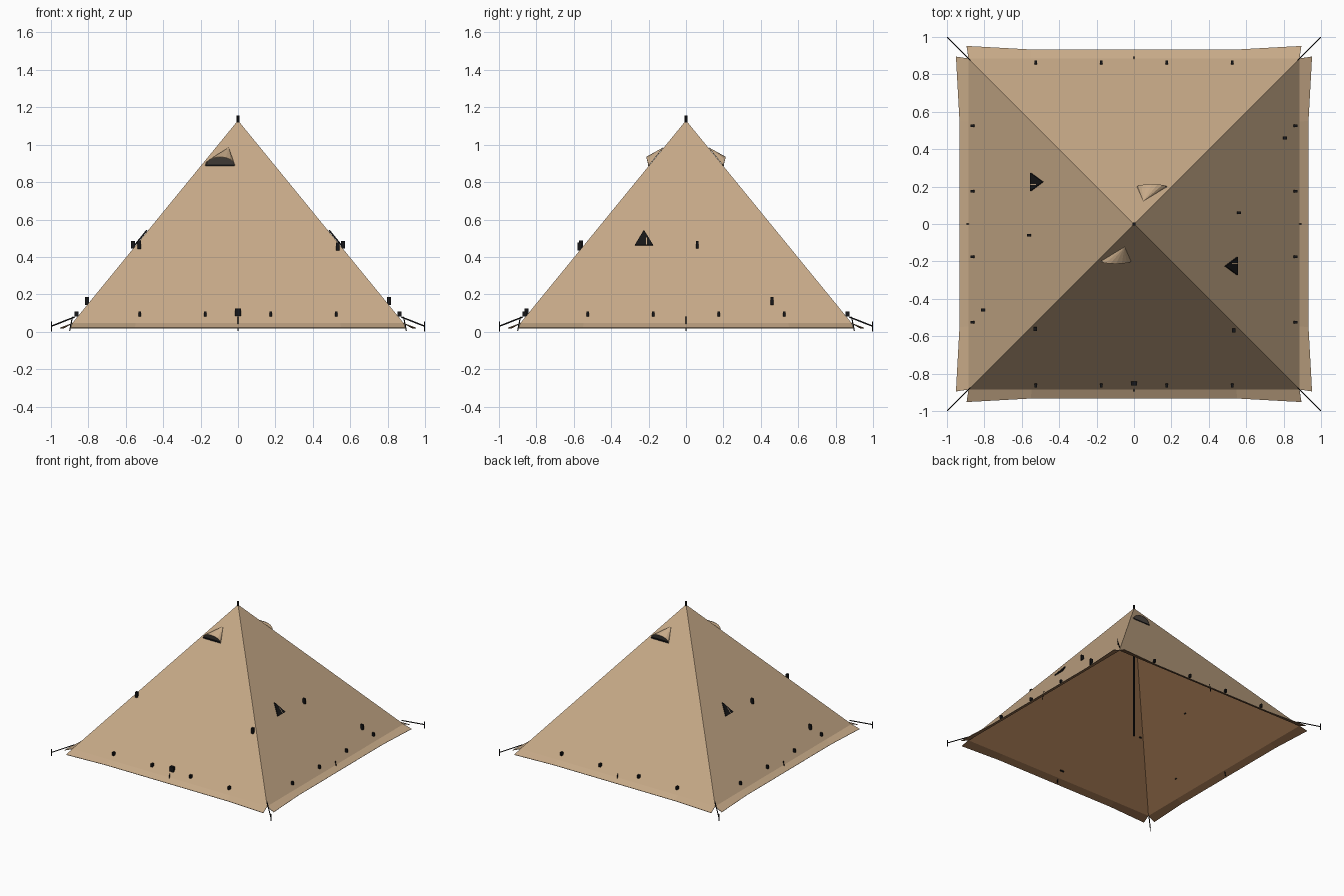
import bpy, bmesh
from math import pi, sin, cos
from mathutils import Matrix, Vector

cube = bpy.data.objects.get("Cube")
if cube:
    bpy.data.objects.remove(cube)

APEX, HALF, BASE_Z, HEM_Z = 1.13, 0.885, 0.047, 0.022
SLOPE = (APEX - BASE_Z) / HALF


def material(name, rgb):
    m = bpy.data.materials.new(name)
    m.use_nodes = True
    col = (*rgb, 1)
    m.diffuse_color = col
    m.node_tree.nodes["Principled BSDF"].inputs["Base Color"].default_value = col
    return m


TAN = material("tan canvas", (0.57, 0.4, 0.245))
BROWN = material("brown lining", (0.28, 0.144, 0.066))
BLACK = material("black fittings", (0.008, 0.008, 0.009))
GREY = material("dark vent mesh", (0.07, 0.06, 0.05))


def side(k):
    """Turn from the front side to side k: front, left, back, right."""
    return Matrix.Rotation(k * pi / 2, 4, "Z")


def on_wall(u, z, out=0.0):
    """Point on the front wall at height z, pushed outward."""
    return Vector((u, -(APEX - z) / SLOPE - out, z))


def make(name, bm, mats):
    me = bpy.data.meshes.new(name)
    bm.to_mesh(me)
    bm.free()
    ob = bpy.data.objects.new(name, me)
    for m in mats:
        me.materials.append(m)
    bpy.context.collection.objects.link(ob)
    return ob


def polygons(name, faces, k, mats, thick=0.0):
    bm = bmesh.new()
    for pts in faces:
        bm.faces.new([bm.verts.new(side(k) @ Vector(p)) for p in pts])
    bmesh.ops.remove_doubles(bm, verts=bm.verts, dist=1e-5)
    ob = make(name, bm, mats)
    if thick:
        mod = ob.modifiers.new("thickness", "SOLIDIFY")
        mod.thickness = thick
        mod.offset = -1
        mod.material_offset = len(mats) - 1
    return ob


def box(name, center, size, k, mat):
    bm = bmesh.new()
    bmesh.ops.create_cube(bm, size=1, matrix=side(k) @ Matrix.Translation(center)
                          @ Matrix.Diagonal((*size, 1)))
    return make(name, bm, [mat])


def rod(name, a, b, radius, mat, sides=8):
    a, b = Vector(a), Vector(b)
    d = b - a
    bm = bmesh.new()
    bmesh.ops.create_cone(bm, cap_ends=True, segments=sides, radius1=radius,
                          radius2=radius, depth=d.length,
                          matrix=Matrix.Translation((a + b) / 2)
                          @ d.to_track_quat("Z", "Y").to_matrix().to_4x4())
    return make(name, bm, [mat])


# Canvas: four walls with a flared skirt, split at the corners
faces = []
for k in range(4):
    turn = side(k)
    base = [turn @ Vector((u * HALF, -HALF, BASE_Z)) for u in (-1, -0.62, 0.62, 1)]
    hem = [turn @ Vector((u, -d, HEM_Z)) for u, d in
           ((-0.895, 0.952), (-0.55, 0.933), (0.55, 0.933), (0.895, 0.952))]
    faces.append([Vector((0, 0, APEX))] + base)
    faces += [[base[i], hem[i], hem[i + 1], base[i + 1]] for i in range(3)]
polygons("canvas", faces, 0, [TAN, BROWN], 0.004)

# Centre pole and tip
rod("centre_pole", (0, 0, 0.02), (0, 0, APEX), 0.006, BLACK)
rod("pole_tip", (0, 0, 1.115), (0, 0, 1.155), 0.009, BLACK)

# Hooded vents on the front and back
tip = on_wall(-0.05, 0.985, 0.004)
arch = []
for i in range(9):
    t = pi * i / 8
    arch.append(Vector((-0.096 - 0.08 * cos(t), -0.199 - 0.014 * sin(t),
                        0.889 + 0.046 * sin(t))))
for k, where in ((0, "front"), (2, "back")):
    hood = [[arch[i], arch[i + 1], tip] for i in range(8)]
    polygons(where + "_vent_hood", hood, k, [TAN], 0.002)
    polygons(where + "_vent_mesh", [[p + Vector((0, 0.004, -0.001)) for p in arch]],
             k, [GREY])
    box(where + "_vent_sill", (-0.096, -0.2, 0.889), (0.155, 0.008, 0.008), k, BLACK)

# Triangular windows and upper ties on the sides
for k, where in ((1, "left"), (3, "right")):
    tri = [on_wall(-0.273, 0.465, 0.012), on_wall(-0.176, 0.465, 0.012),
           on_wall(-0.225, 0.545, 0.012)]
    polygons(where + "_window", [tri], k, [BLACK], 0.008)
    slit = [on_wall(u, z, 0.014) for u, z in
            ((-0.214, 0.466), (-0.209, 0.466), (-0.209, 0.505), (-0.214, 0.505))]
    polygons(where + "_window_slit", [slit], k, [TAN])
    for u, z in ((0.06, 0.465), (0.46, 0.165)):
        box(where + "_tie", on_wall(u, z, 0.018), (0.015, 0.022, 0.042), k, BLACK)

# Upper ties and door buckle on the front
for u, z in ((-0.527, 0.465), (0.533, 0.455)):
    box("front_tie", on_wall(u, z, 0.018), (0.018, 0.022, 0.044), 0, BLACK)
box("door_buckle", on_wall(0, 0.105, 0.015), (0.033, 0.022, 0.04), 0, BLACK)

# Hem toggles, middle pegs, corner guy lines and pegs
for k in range(4):
    for u in (-0.525, -0.175, 0.175, 0.525):
        box("hem_toggle", on_wall(u, 0.095, 0.018), (0.014, 0.02, 0.026), k, BLACK)
    turn = side(k)
    rod("middle_peg", turn @ Vector((0, -0.9, 0.005)),
        turn @ Vector((0, -0.885, 0.08)), 0.003, BLACK, 6)
    rod("guy_line", turn @ Vector((-0.875, -0.875, 0.078)),
        turn @ Vector((-0.997, -0.997, 0.03)), 0.004, BLACK, 6)
    rod("corner_peg", turn @ Vector((-0.997, -0.997, 0)),
        turn @ Vector((-0.997, -0.997, 0.055)), 0.003, BLACK, 6)
